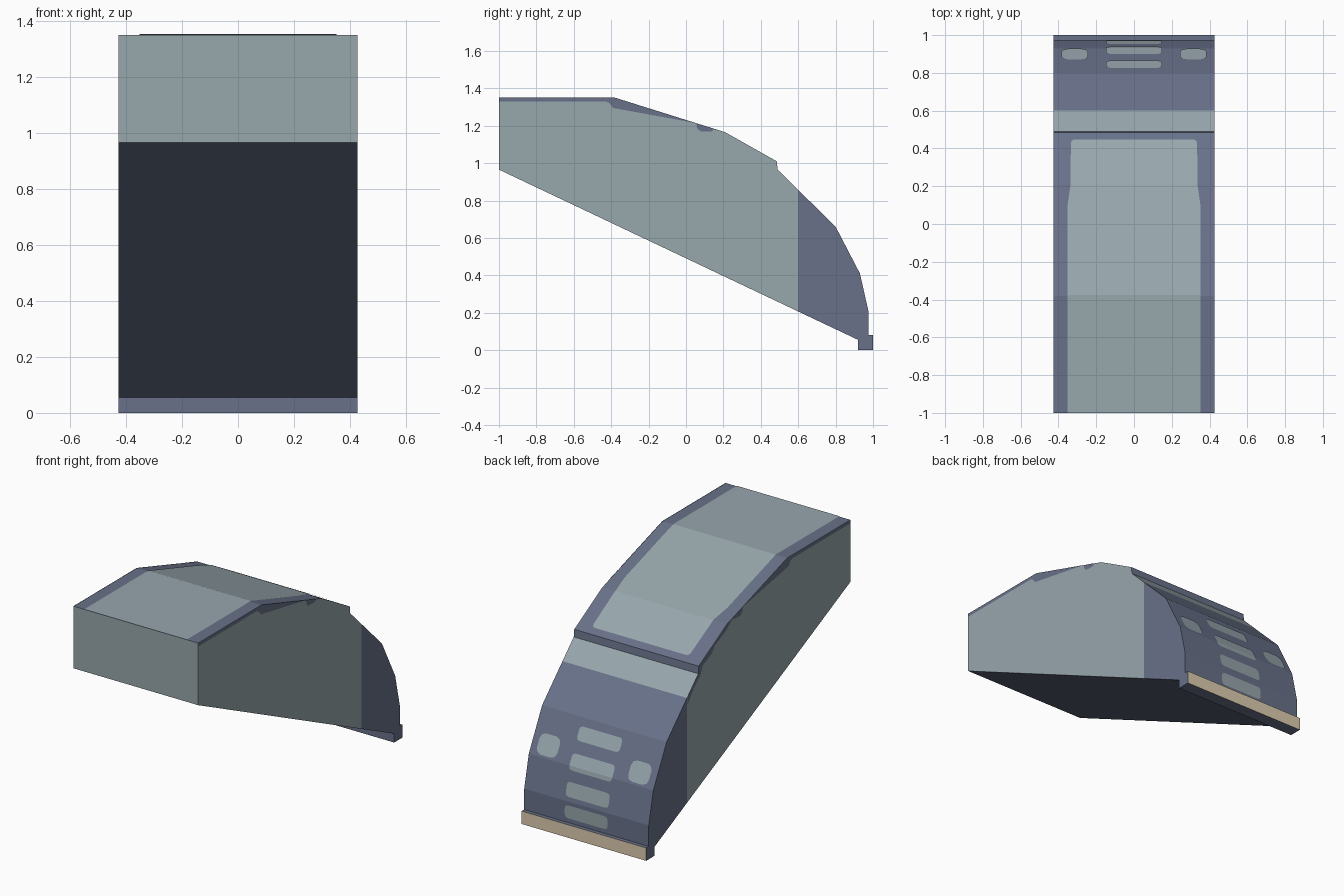
import bpy, bmesh
from math import hypot

if "Cube" in bpy.data.objects:
    bpy.data.objects.remove(bpy.data.objects["Cube"])

W = 0.427  # half width


def material(name, rgb):
    m = bpy.data.materials.new(name)
    m.diffuse_color = (*rgb, 1)
    m.use_nodes = True
    m.node_tree.nodes["Principled BSDF"].inputs["Base Color"].default_value = m.diffuse_color
    return m


GREY = material("pale grey", (0.31, 0.385, 0.415))
BLUE = material("slate blue", (0.14, 0.166, 0.25))
BEIGE = material("beige", (0.72, 0.61, 0.43))

# Upper outline as (y, z), from the front edge over the roof and down the back
TOP = [(-1, 1.35), (-0.38, 1.35), (0.21, 1.165), (0.485, 1.01), (0.49, 0.965),
       (0.80, 0.66), (0.93, 0.41), (0.975, 0.21), (0.975, 0.08)]
# Running length along the outline
LEN = [0]
for (y0, z0), (y1, z1) in zip(TOP, TOP[1:]):
    LEN.append(LEN[-1] + hypot(y1 - y0, z1 - z0))


def along(axis, value):
    """Running length where the outline reaches a y (axis 0) or z (axis 1) value."""
    for i in range(len(TOP) - 1):
        a, b = TOP[i][axis], TOP[i + 1][axis]
        if a != b and min(a, b) <= value <= max(a, b):
            return LEN[i] + (LEN[i + 1] - LEN[i]) * (value - a) / (b - a)


def point(s):
    for i in range(len(TOP) - 1):
        if s <= LEN[i + 1] + 1e-6:
            t = (s - LEN[i]) / (LEN[i + 1] - LEN[i])
            return [a + (b - a) * t for a, b in zip(TOP[i], TOP[i + 1])]
    return TOP[-1]


def finish(name, bm, mats):
    me = bpy.data.meshes.new(name)
    bm.to_mesh(me)
    bm.free()
    for m in mats:
        me.materials.append(m)
    ob = bpy.data.objects.new(name, me)
    bpy.context.collection.objects.link(ob)
    return ob


def extrude_profile(pts):
    bm = bmesh.new()
    f = bm.faces.new([bm.verts.new((-W, y, z)) for y, z in pts])
    r = bmesh.ops.extrude_face_region(bm, geom=[f], use_keep_orig=True)
    vs = [v for v in r["geom"] if isinstance(v, bmesh.types.BMVert)]
    bmesh.ops.translate(bm, verts=vs, vec=(2 * W, 0, 0))
    bmesh.ops.recalc_face_normals(bm, faces=bm.faces)
    return bm


def cut(bm, co, no):
    bmesh.ops.bisect_plane(bm, geom=bm.verts[:] + bm.edges[:] + bm.faces[:],
                           plane_co=co, plane_no=no)


def surface_plate(name, outline, mat, lift=0.003):
    """Painted sheet from an (x, running length) outline, wrapped on the top outline."""
    bm = bmesh.new()
    bm.faces.new([bm.verts.new((x, s, 0)) for x, s in outline])
    for s in LEN[1:-1]:
        cut(bm, (0, s, 0), (0, 1, 0))
    for v in bm.verts:
        y, z = point(v.co.y)
        v.co = (v.co.x, y + (lift if y > -0.99 else 0), z + lift)
    for f in bm.faces:
        f.normal_update()
        if f.normal.y + f.normal.z < 0:
            f.normal_flip()
    return finish(name, bm, [mat])


def rounded(x0, x1, s0, s1, c):
    """Rectangle with softened corners."""
    k = c * 0.3
    return [(x0 + c, s0), (x1 - c, s0), (x1 - k, s0 + k), (x1, s0 + c), (x1, s1 - c),
            (x1 - k, s1 - k), (x1 - c, s1), (x0 + c, s1), (x0 + k, s1 - k),
            (x0, s1 - c), (x0, s0 + c), (x0 + k, s0 + k)]


def side_plate(name, x, pts):
    """Painted sliver on one side wall."""
    bm = bmesh.new()
    f = bm.faces.new([bm.verts.new((x, y, z)) for y, z in pts])
    f.normal_update()
    if f.normal.x * x < 0:
        f.normal_flip()
    finish(name, bm, [BLUE])


# Main body: grey walls ahead of y = 0.6, blue roof, tail and underside
bm = extrude_profile(TOP + [(0.92, 0.055), (-1, 0.965)])
cut(bm, (0, 0.6, 0), (0, 1, 0))
for f in bm.faces:
    c, n = f.calc_center_median(), f.normal
    wall = abs(n.x) > 0.9 and c.y < 0.6
    rear_glass = n.z > 0.3 and 0.49 < c.y < 0.6
    f.material_index = 0 if wall or rear_glass or n.y < -0.9 else 1
finish("body", bm, [GREY, BLUE])

# Bumper with a beige rear face
bm = extrude_profile([(0.92, 0), (1, 0), (1, 0.08), (0.975, 0.08), (0.92, 0.055)])
for f in bm.faces:
    f.material_index = 1 if f.normal.y > 0.9 else 0
finish("bumper", bm, [BLUE, BEIGE])

# Roof panel, slightly narrower towards the back
s0, s1, s2 = 0, along(0, 0.19), along(0, 0.445)
half = [(0.352, s0), (0.352, s1 - 0.1), (0.337, s1 + 0.01), (0.334, s2 - 0.02),
        (0.328, s2 - 0.006), (0.315, s2)]
surface_plate("roof_panel", half + [(-x, s) for x, s in reversed(half)], GREY)

# Tail lights
for side, sign in (("left", -1), ("right", 1)):
    a, b = sorted((sign * 0.243, sign * 0.384))
    surface_plate(side + "_tail_light",
                  rounded(a, b, along(1, 0.53), along(1, 0.42), 0.035), GREY)

# Row of rear vents
for i, (za, zb) in enumerate([(0.615, 0.54), (0.475, 0.385), (0.32, 0.235), (0.185, 0.105)]):
    surface_plate(f"vent_{i + 1}",
                  rounded(-0.147, 0.147, along(1, za), along(1, zb), 0.02), GREY)

# Blue roof edging on the side walls
front_edge = [(-1, 1.35), (-0.38, 1.35), (0.05, 1.215), (-0.39, 1.295),
              (-0.41, 1.322), (-0.43, 1.33), (-1, 1.33)]
notch = [(0.055, 1.213), (0.15, 1.184), (0.14, 1.17), (0.08, 1.17), (0.06, 1.185)]
for side, x in (("left", -W - 0.002), ("right", W + 0.002)):
    side_plate(side + "_roof_edge", x, front_edge)
    side_plate(side + "_edge_notch", x, notch)
side_plate("left_rear_edge", -W - 0.002,
           [(0.15, 1.184), (0.21, 1.165), (0.485, 1.01), (0.49, 0.965), (0.6, 0.857),
            (0.6, 0.81), (0.54, 0.89), (0.47, 0.95), (0.45, 1.0), (0.36, 1.04),
            (0.33, 1.08), (0.22, 1.13)])
